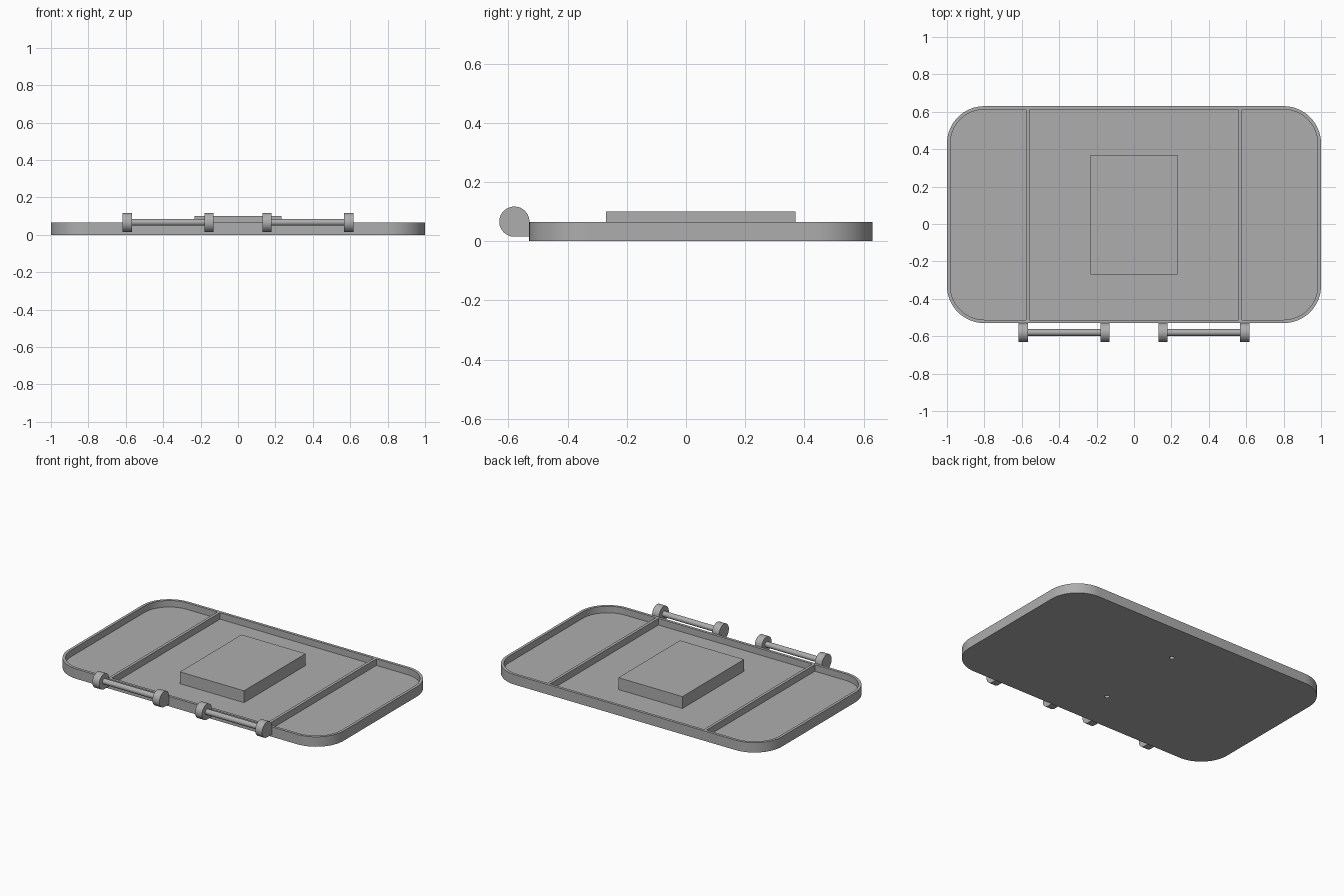
import bpy, bmesh, math
from mathutils import Matrix

cube = bpy.data.objects.get("Cube")
if cube:
    bpy.data.objects.remove(cube, do_unlink=True)

# single plain grey
GREY = (0.42, 0.42, 0.42, 1)
grey = bpy.data.materials.new("plain grey")
grey.use_nodes = True
grey.diffuse_color = GREY
grey.node_tree.nodes["Principled BSDF"].inputs["Base Color"].default_value = GREY

RIM_TOP, FLOOR, WALL = 0.065, 0.022, 0.018
FRONT, BACK = -0.53, 0.63
CORNER = 0.2


def arc(cx, cy, r, start, end, steps):
    """Points along an arc, angles in degrees."""
    angles = [math.radians(start + (end - start) * i / steps) for i in range(steps + 1)]
    return [(cx + r * math.cos(a), cy + r * math.sin(a)) for a in angles]


def rounded_rect(x0, x1, y0, y1, r_left, r_right):
    """Counter-clockwise outline with separate left and right corner radii."""
    corners = [(x1, y1, -1, -1, r_right, 0), (x0, y1, 1, -1, r_left, 90),
               (x0, y0, 1, 1, r_left, 180), (x1, y0, -1, 1, r_right, 270)]
    pts = []
    for x, y, sx, sy, r, a in corners:
        pts += arc(x + sx * r, y + sy * r, r, a, a + 90, 16) if r else [(x, y)]
    return pts


def prism(name, outline, low, high, along_x=False, bottom=True):
    """Extrude an outline along z, or an outline in y, z along x."""
    bm = bmesh.new()
    place = (lambda p: (low, *p)) if along_x else (lambda p: (*p, low))
    face = bm.faces.new([bm.verts.new(place(p)) for p in outline])
    top = bmesh.ops.extrude_face_region(bm, geom=[face], use_keep_orig=True)["geom"]
    shift = (high - low, 0, 0) if along_x else (0, 0, high - low)
    bmesh.ops.translate(bm, vec=shift,
                        verts=[g for g in top if isinstance(g, bmesh.types.BMVert)])
    bmesh.ops.recalc_face_normals(bm, faces=bm.faces)
    if not bottom:
        bmesh.ops.delete(bm, geom=[face], context='FACES_ONLY')
    mesh = bpy.data.meshes.new(name)
    bm.to_mesh(mesh)
    bm.free()
    mesh.materials.append(grey)
    obj = bpy.data.objects.new(name, mesh)
    bpy.context.collection.objects.link(obj)
    return obj


def select(obj):
    bpy.ops.object.select_all(action='DESELECT')
    obj.select_set(True)
    bpy.context.view_layer.objects.active = obj


def smooth(obj):
    select(obj)
    bpy.ops.object.shade_smooth_by_angle(angle=math.radians(30))


def cut(obj, cutter):
    select(obj)
    cutter.hide_render = True
    mod = obj.modifiers.new("cut", 'BOOLEAN')
    mod.operation = 'DIFFERENCE'
    mod.solver = 'EXACT'
    mod.object = cutter
    bpy.ops.object.modifier_apply(modifier=mod.name)
    bpy.data.objects.remove(cutter, do_unlink=True)


# tray: solid slab with three pockets, leaving the rim and two dividers
tray = prism("tray", rounded_rect(-1, 1, FRONT, BACK, CORNER, CORNER), 0, RIM_TOP)
inner = CORNER - WALL
for x0, x1, rl, rr in [(-1 + WALL, -0.578, inner, 0), (-0.559, 0.559, 0, 0),
                       (0.578, 1 - WALL, 0, inner)]:
    outline = rounded_rect(x0, x1, FRONT + WALL, BACK - WALL, rl, rr)
    cut(tray, prism("pocket_cutter", outline, FLOOR, RIM_TOP + 0.1))

# two small holes through the floor, under the raised block
for y in (-0.25, 0.35):
    cut(tray, prism("hole_cutter", arc(0, y, 0.015, 0, 345, 23), -0.05, FLOOR + 0.02))
smooth(tray)

# raised block, hollow underneath
prism("raised_block", rounded_rect(-0.233, 0.233, -0.27, 0.37, 0, 0),
      FLOOR, 0.1, bottom=False)

# two handles: end knobs with a squared heel against the tray, joined by a bar
Y, Z, R = -0.58, 0.066, 0.051
knob_outline = arc(Y, Z, R, 0, 270, 36) + [(Y + R, Z - R)]
bar_outline = arc(Y, Z + 0.001, 0.018, 0, 345, 23)
for side, sign in (("left", 1), ("right", -1)):
    for part, near, far, outline in (("inner_knob", 0.13, 0.18, knob_outline),
                                     ("outer_knob", 0.567, 0.617, knob_outline),
                                     ("handle_bar", 0.18, 0.567, bar_outline)):
        low, high = sorted((sign * near, sign * far))
        smooth(prism(f"{side}_{part}", outline, low, high, along_x=True))
